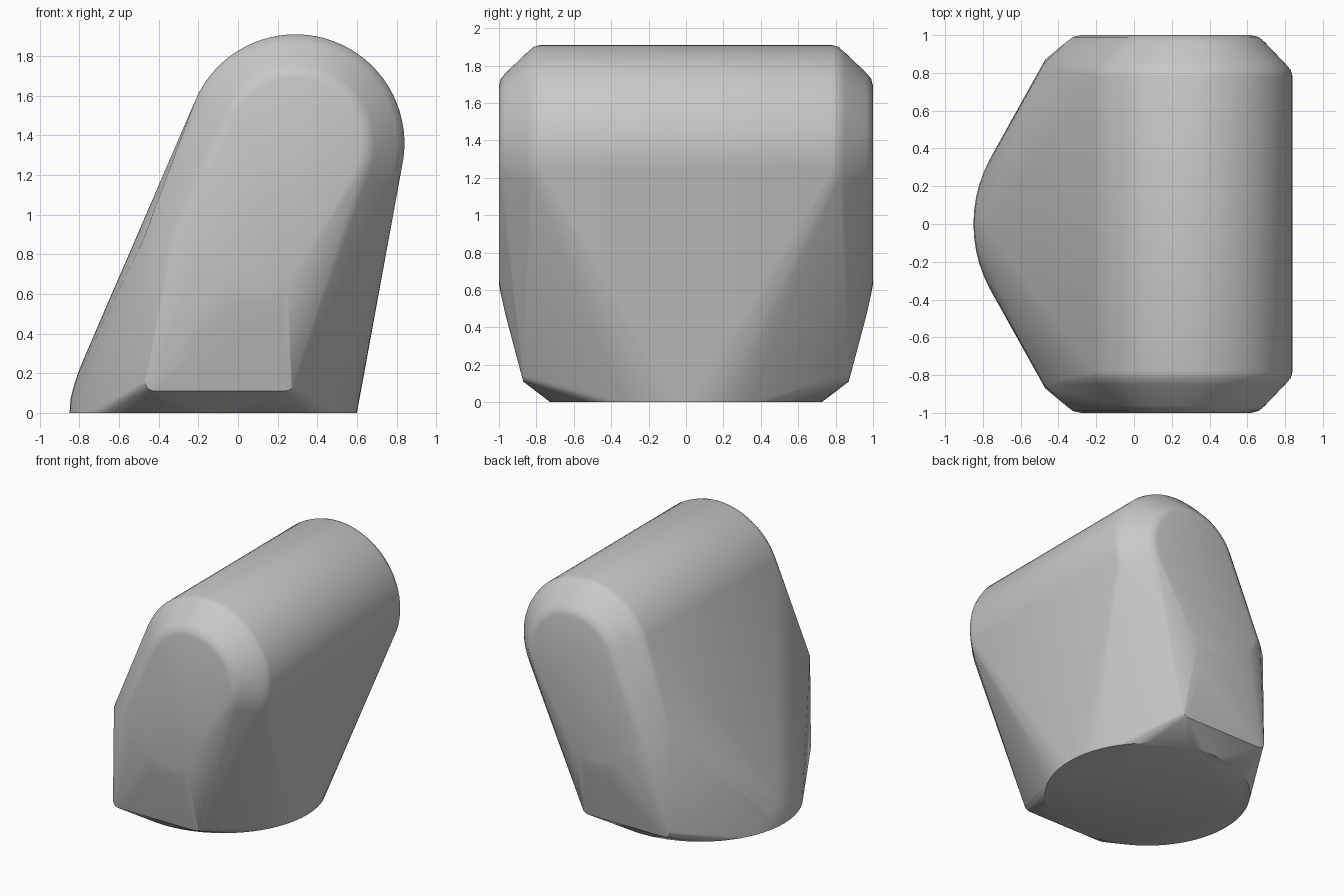
import bpy, bmesh
from math import radians, cos, sin

cube = bpy.data.objects.get("Cube")
if cube:
    bpy.data.objects.remove(cube, do_unlink=True)

grey = bpy.data.materials.new("plain_grey")
grey.use_nodes = True
colour = (0.58, 0.58, 0.58, 1)
grey.diffuse_color = colour
grey.node_tree.nodes["Principled BSDF"].inputs["Base Color"].default_value = colour

points = []


def both_ends(x, y, z):
    """Add a point at the front end and its mirror at the back end."""
    points.extend([(x, -y, z), (x, y, z)])


def arc(cx, cz, radius, y, start, end, steps):
    for i in range(steps + 1):
        a = radians(start + (end - start) * i / steps)
        both_ends(cx + radius * cos(a), y, cz + radius * sin(a))


# Rounded top with chamfered, softened rims: (radius, y, end angle)
top_x, top_z = 0.29, 1.36
rims = [(0.55, 0.78, -17), (0.54, 0.815, -20), (0.51, 0.85, -25),
        (0.40, 0.965, -33), (0.37, 0.99, -33), (0.33, 1.0, -33)]
for radius, y, end in rims:
    arc(top_x, top_z, radius, y, 156.4, end, 36)

# Lower end of the slanted chamfer strip
for radius, y, end in rims[2:]:
    t = (top_z + 0.4 * radius - 0.88) / 0.916
    both_ends(top_x - 0.916 * radius - 0.4 * t, y, 0.88)

# Lower edge of the flat end cap, rolling inward below
for x, z in [(-0.22, 0.74), (-0.1, 0.65), (0.1, 0.63), (0.25, 0.66), (0.31, 0.72)]:
    both_ends(x, 1.0, z)
for y, z in [(0.988, 0.57), (0.966, 0.47)]:
    both_ends(-0.05, y, z)
    both_ends(0.2, y, z)

# Straight lower lip with rounded corners
arc(-0.42, 0.16, 0.05, 0.87, 180, 270, 5)
arc(0.235, 0.16, 0.05, 0.87, 270, 360, 5)

# Round base with a softened upper edge
for z, radius in [(0, 0.725), (0.07, 0.72), (0.13, 0.705), (0.19, 0.686), (0.25, 0.663)]:
    for i in range(64):
        a = radians(360 * i / 64)
        points.append((-0.125 + radius * cos(a), radius * sin(a), z))

# Skin the whole body
bm = bmesh.new()
for p in points:
    bm.verts.new(p)
result = bmesh.ops.convex_hull(bm, input=bm.verts[:])
spare = {v for v in result["geom_interior"] + result["geom_unused"]
         if isinstance(v, bmesh.types.BMVert)}
bmesh.ops.delete(bm, geom=list(spare), context='VERTS')
bmesh.ops.remove_doubles(bm, verts=bm.verts[:], dist=0.0005)
bmesh.ops.dissolve_limit(bm, angle_limit=radians(0.5), verts=bm.verts[:], edges=bm.edges[:])
bmesh.ops.recalc_face_normals(bm, faces=bm.faces[:])
mesh = bpy.data.meshes.new("rounded_body")
bm.to_mesh(mesh)
bm.free()
mesh.materials.append(grey)
body = bpy.data.objects.new("rounded_body", mesh)
bpy.context.collection.objects.link(body)

bpy.ops.object.select_all(action='DESELECT')
body.select_set(True)
bpy.context.view_layer.objects.active = body
bpy.ops.object.shade_smooth_by_angle(angle=radians(30))
